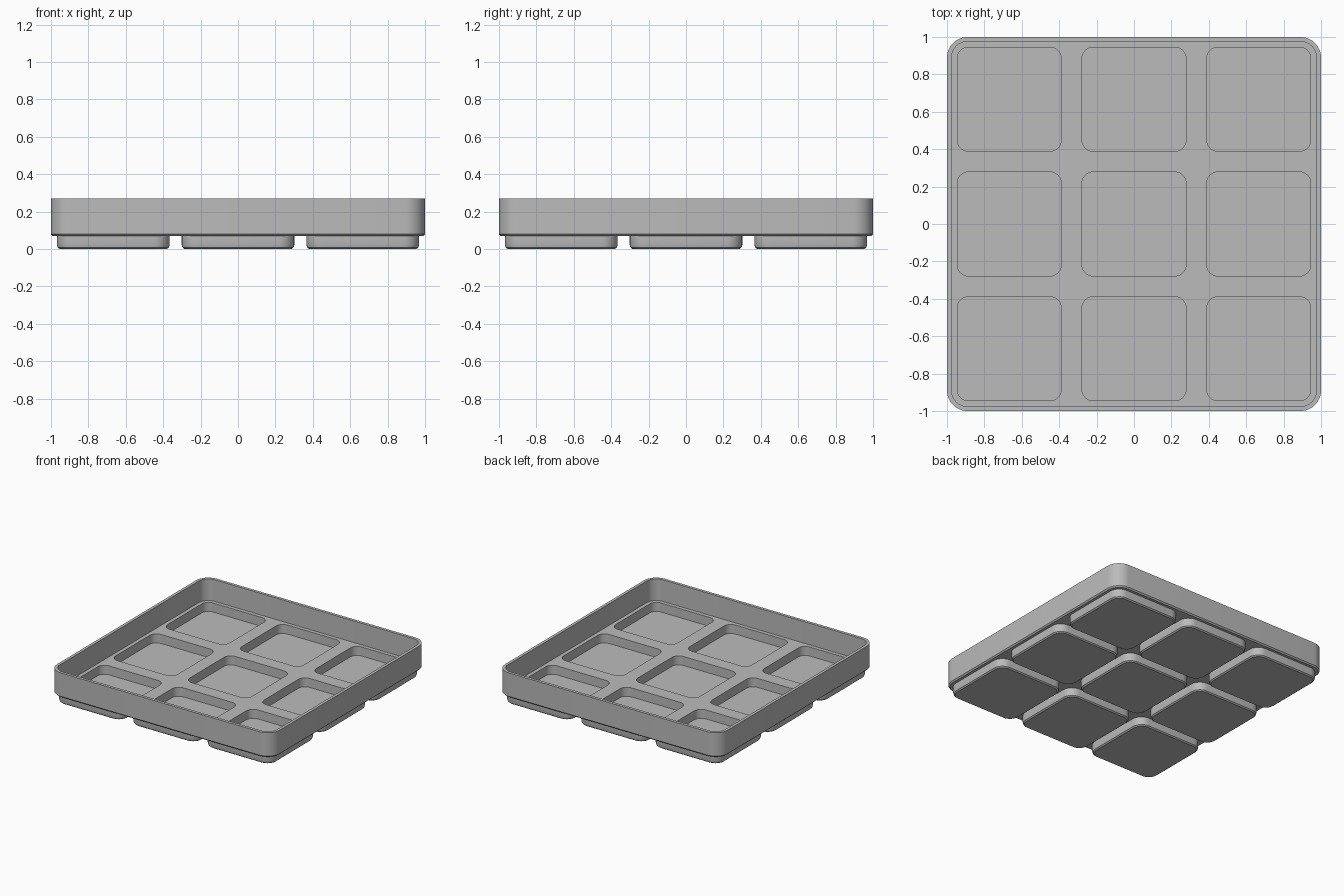
import bpy, bmesh, math

cube = bpy.data.objects.get("Cube")
if cube:
    bpy.data.objects.remove(cube, do_unlink=True)

grey = bpy.data.materials.new("plain_grey")
grey.use_nodes = True
colour = (0.5, 0.5, 0.5, 1)
grey.diffuse_color = colour
grey.node_tree.nodes["Principled BSDF"].inputs["Base Color"].default_value = colour

PITCH = 0.667
STEPS = 8
CELLS = [(i * PITCH, j * PITCH) for i in (-1, 0, 1) for j in (-1, 0, 1)]


def rounded_square(half, radius):
    """Outline points of a square with rounded corners."""
    points = []
    for corner in range(4):
        turn = corner * math.pi / 2
        mid = turn + math.pi / 4
        cx = (half - radius) * math.sqrt(2) * math.cos(mid)
        cy = (half - radius) * math.sqrt(2) * math.sin(mid)
        for k in range(STEPS + 1):
            a = turn + k / STEPS * math.pi / 2
            points.append((cx + radius * math.cos(a), cy + radius * math.sin(a)))
    return points


def loft(name, layers, centres=((0, 0),)):
    """Closed solids through (half width, corner radius, z) layers, one per centre."""
    bm = bmesh.new()
    for ox, oy in centres:
        rings = [[bm.verts.new((x + ox, y + oy, z)) for x, y in rounded_square(h, r)]
                 for h, r, z in layers]
        for low, high in zip(rings, rings[1:]):
            n = len(low)
            for k in range(n):
                m = (k + 1) % n
                bm.faces.new((low[k], low[m], high[m], high[k]))
        bm.faces.new(rings[0][::-1])
        bm.faces.new(rings[-1])
    bmesh.ops.recalc_face_normals(bm, faces=bm.faces[:])
    mesh = bpy.data.meshes.new(name)
    bm.to_mesh(mesh)
    bm.free()
    mesh.materials.append(grey)
    obj = bpy.data.objects.new(name, mesh)
    bpy.context.collection.objects.link(obj)
    return obj


def combine(target, other, operation):
    """Apply a boolean and discard the helper."""
    bpy.context.view_layer.objects.active = target
    mod = target.modifiers.new(operation, 'BOOLEAN')
    mod.operation = operation
    mod.solver = 'EXACT'
    mod.object = other
    bpy.ops.object.modifier_apply(modifier=mod.name)
    bpy.data.objects.remove(other, do_unlink=True)


# Outer tray body with a slight chamfer under the wall
tray = loft("tray", [(0.99, 0.1, 0.07), (1, 0.11, 0.08), (1, 0.11, 0.27)])

# Nine raised feet underneath
feet = loft("feet", [(0.287, 0.07, 0), (0.297, 0.08, 0.008), (0.301, 0.084, 0.022),
                     (0.301, 0.084, 0.085)], CELLS)
combine(tray, feet, 'UNION')

# Main cavity inside the thin wall
cavity = loft("cavity_cutter", [(0.976, 0.086, 0.095), (0.976, 0.086, 0.4)])
combine(tray, cavity, 'DIFFERENCE')

# Nine square pockets sunk into the feet
pockets = loft("pocket_cutter", [(0.278, 0.06, 0.022), (0.278, 0.06, 0.15)], CELLS)
combine(tray, pockets, 'DIFFERENCE')

# Smooth round corners, crisp edges
bpy.ops.object.select_all(action='DESELECT')
tray.select_set(True)
bpy.context.view_layer.objects.active = tray
bpy.ops.object.shade_smooth_by_angle(angle=math.radians(30))
